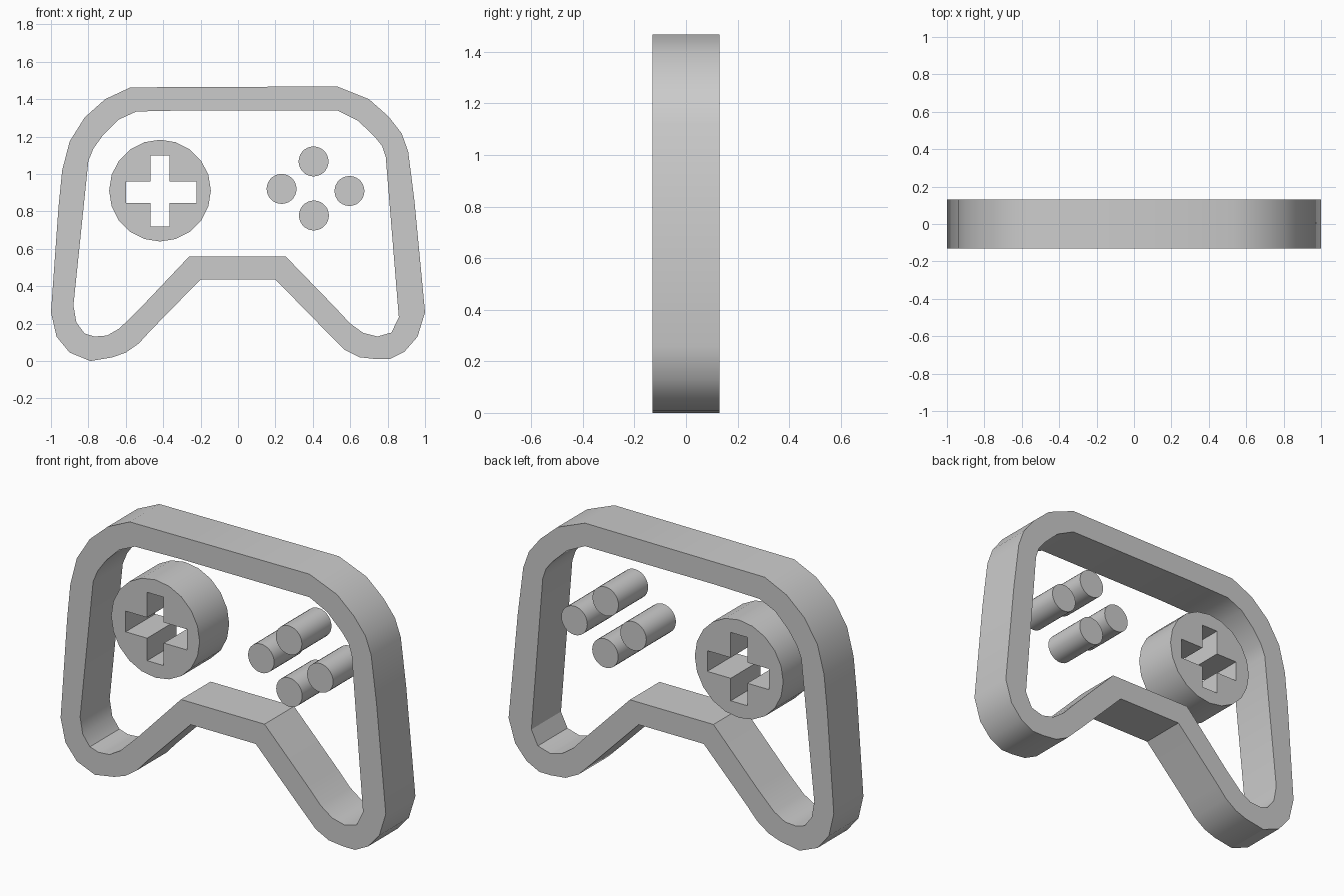
import bpy
import math

cube = bpy.data.objects.get("Cube")
if cube:
    bpy.data.objects.remove(cube, do_unlink=True)

HALF_DEPTH = 0.13

# One plain grey for every part
grey = bpy.data.materials.new("plain_grey")
grey.use_nodes = True
colour = (0.6, 0.6, 0.6, 1)
grey.diffuse_color = colour
grey.node_tree.nodes["Principled BSDF"].inputs["Base Color"].default_value = colour


def circle(cx, cz, radius, sides):
    """Points of a regular outline around a centre."""
    step = math.tau / sides
    return [(cx + radius * math.cos(i * step), cz + radius * math.sin(i * step))
            for i in range(sides)]


def extruded_part(name, *outlines):
    """Fill the outlines (inner ones become holes) and extrude front to back."""
    curve = bpy.data.curves.new(name, "CURVE")
    curve.dimensions = "2D"
    curve.fill_mode = "BOTH"
    curve.extrude = HALF_DEPTH
    for outline in outlines:
        spline = curve.splines.new("POLY")
        spline.points.add(len(outline) - 1)
        for point, (x, z) in zip(spline.points, outline):
            point.co = (x, z, 0, 1)
        spline.use_cyclic_u = True
    curve.materials.append(grey)
    part = bpy.data.objects.new(name, curve)
    bpy.context.collection.objects.link(part)
    part.rotation_euler.x = math.pi / 2

    # Turn into a welded mesh with smooth walls and sharp rims
    bpy.ops.object.select_all(action="DESELECT")
    part.select_set(True)
    bpy.context.view_layer.objects.active = part
    bpy.ops.object.convert(target="MESH")
    bpy.ops.object.mode_set(mode="EDIT")
    bpy.ops.mesh.select_all(action="SELECT")
    bpy.ops.mesh.remove_doubles(threshold=0.0001)
    bpy.ops.mesh.normals_make_consistent(inside=False)
    bpy.ops.object.mode_set(mode="OBJECT")
    bpy.ops.object.transform_apply(location=False, rotation=True, scale=False)
    bpy.ops.object.shade_smooth_by_angle(angle=math.radians(30))
    return part


# Gamepad frame: a thick outline with two grips
outer = [
    (.53, 1.468), (.7, 1.4), (.805, 1.307), (.875, 1.217), (.91, 1.12),
    (.944, .85), (1, .26), (.96, .13), (.89, .05), (.81, .01), (.74, .01),
    (.65, .02), (.57, .06), (.47, .16), (.2, .436),
    (-.2, .436), (-.47, .16), (-.53, .094), (-.6, .045), (-.67, .02),
    (-.79, 0), (-.9, .045), (-.97, .13), (-1, .26), (-.96, .82), (-.94, 1.02),
    (-.9, 1.174), (-.82, 1.302), (-.71, 1.4), (-.575, 1.463),
]
inner = [
    (.53, 1.34), (.64, 1.286), (.73, 1.2), (.77, 1.15), (.79, 1.09),
    (.86, .233), (.82, .152), (.746, .131), (.67, .15), (.6, .2), (.52, .286),
    (.254, .56), (-.26, .56), (-.53, .275), (-.634, .174), (-.7, .136),
    (-.767, .131), (-.82, .147), (-.864, .206), (-.88, .297), (-.8, 1.07),
    (-.773, 1.136), (-.72, 1.21), (-.64, 1.29), (-.543, 1.334), (-.27, 1.34),
]
extruded_part("frame", outer, inner)

# Direction pad: a disc with a cross cut right through it
left, right, low, high = -.6, -.222, .72, 1.1
arm_left, arm_right, arm_low, arm_high = -.468, -.366, .845, .96
cross = [
    (arm_left, high), (arm_right, high), (arm_right, arm_high),
    (right, arm_high), (right, arm_low), (arm_right, arm_low),
    (arm_right, low), (arm_left, low), (arm_left, arm_low),
    (left, arm_low), (left, arm_high), (arm_left, arm_high),
]
extruded_part("direction_pad", circle(-.417, .911, .272, 20), cross)

# Four round action buttons
buttons = {
    "top_button": (.404, 1.067),
    "right_button": (.233, .92),
    "left_button": (.596, .909),
    "bottom_button": (.406, .778),
}
for name, (x, z) in buttons.items():
    extruded_part(name, circle(x, z, .08, 28))
